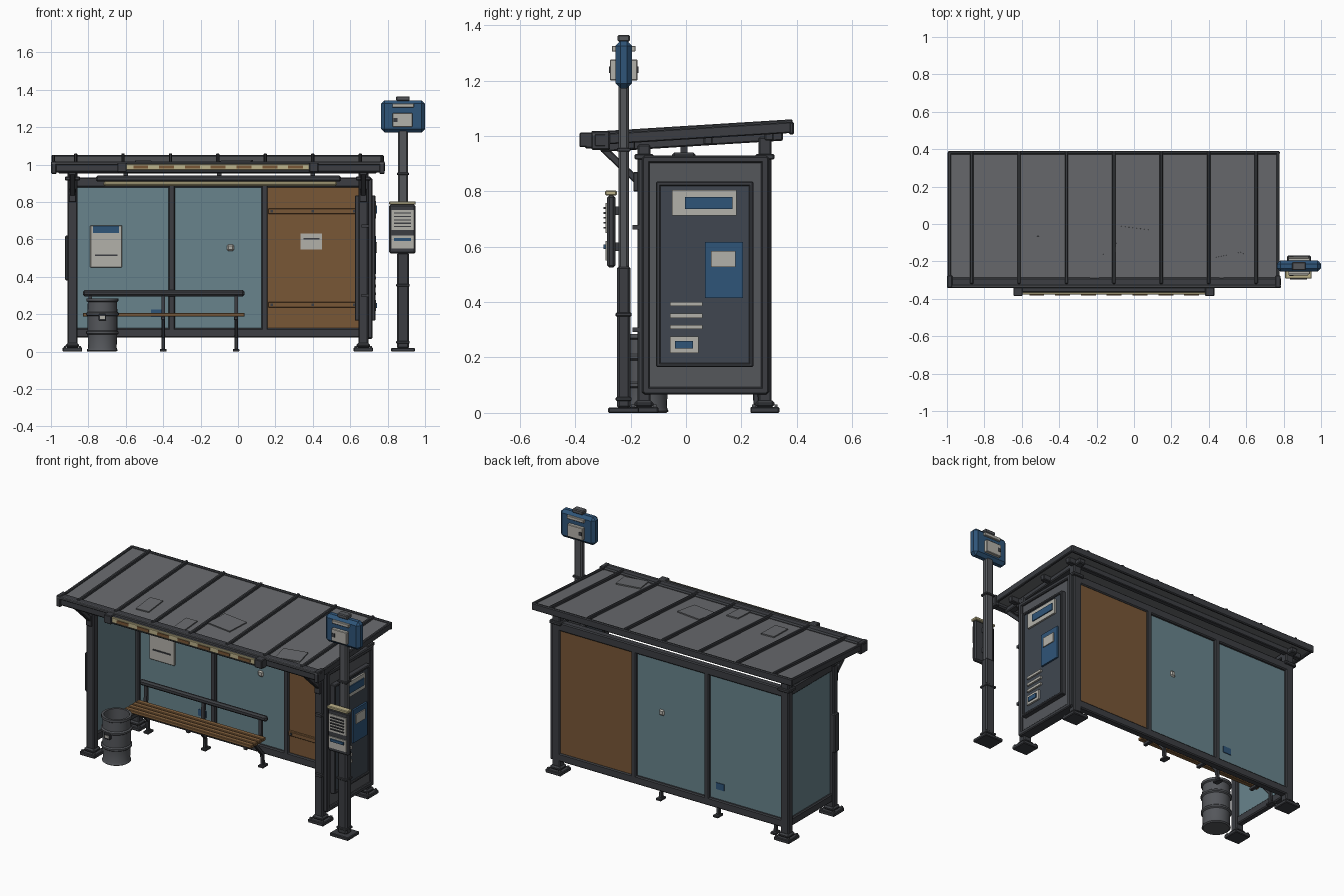
import bpy, bmesh, math
from mathutils import Vector, Matrix

if "Cube" in bpy.data.objects:
    bpy.data.objects.remove(bpy.data.objects["Cube"])


def mat(name, r, g, b):
    m = bpy.data.materials.new(name)
    m.diffuse_color = (r, g, b, 1)
    m.use_nodes = True
    m.node_tree.nodes["Principled BSDF"].inputs["Base Color"].default_value = m.diffuse_color
    return m


DARK = mat("dark_metal", .045, .048, .055)
GREY = mat("mid_metal", .09, .095, .105)
ROOF = mat("roof_metal", .14, .145, .155)
GLASS = mat("glass", .14, .23, .265)
PLY = mat("plywood", .19, .095, .037)
WOOD = mat("bench_wood", .22, .115, .045)
BLUE = mat("sign_blue", .028, .09, .19)
PAPER = mat("paper", .45, .44, .40)
CREAM = mat("light_cream", .5, .44, .25)
PANEL = mat("panel_slate", .05, .062, .08)


def finish(name, bm, m):
    me = bpy.data.meshes.new(name)
    bmesh.ops.recalc_face_normals(bm, faces=bm.faces)
    bm.to_mesh(me)
    bm.free()
    me.materials.append(m)
    ob = bpy.data.objects.new(name, me)
    bpy.context.collection.objects.link(ob)
    return ob


def cuboid(name, size, matrix, m, bevel):
    bm = bmesh.new()
    bmesh.ops.create_cube(bm, size=1)
    bmesh.ops.scale(bm, vec=size, verts=bm.verts)
    if bevel:
        bmesh.ops.bevel(bm, geom=bm.edges[:], offset=min(bevel, min(size) * .35),
                        segments=1, affect='EDGES')
    bmesh.ops.transform(bm, matrix=matrix, verts=bm.verts)
    return finish(name, bm, m)


def box(name, x, y, z, m, bevel=0, spin=0):
    """Box from three (min, max) ranges, turned about its centre by spin around z."""
    c = Vector([(a + b) / 2 for a, b in (x, y, z)])
    size = [b - a for a, b in (x, y, z)]
    return cuboid(name, size, Matrix.Translation(c) @ Matrix.Rotation(spin, 4, 'Z'), m, bevel)


def bar(name, p, q, w, h, m, bevel=0):
    """Straight bar from p to q with section w by h."""
    p, q = Vector(p), Vector(q)
    rot = (q - p).to_track_quat('Y', 'Z').to_matrix().to_4x4()
    return cuboid(name, (w, (q - p).length, h), Matrix.Translation((p + q) / 2) @ rot, m, bevel)


def lathe(name, prof, centre, m, n=24):
    bm = bmesh.new()
    rings = [[bm.verts.new((centre[0] + r * math.cos(i * math.tau / n),
                            centre[1] + r * math.sin(i * math.tau / n), z))
              for i in range(n)] for r, z in prof]
    for a, b in zip(rings, rings[1:]):
        for i in range(n):
            bm.faces.new((a[i], a[(i + 1) % n], b[(i + 1) % n], b[i]))
    bm.faces.new(rings[0])
    bm.faces.new(rings[-1])
    ob = finish(name, bm, m)
    bpy.ops.object.select_all(action='DESELECT')
    ob.select_set(True)
    bpy.context.view_layer.objects.active = ob
    bpy.ops.object.shade_smooth_by_angle(angle=math.radians(35))
    return ob


def roof_z(y):
    return 1.0 + (y + .31) * .062


# Posts with base plates, gussets and caps
LX, RX, FY, BY = -.885, .67, -.152, .285
for sx, x in (("left", LX), ("right", RX)):
    for sy, y in (("front", FY), ("back", BY)):
        n = f"{sx}_{sy}"
        top = roof_z(y) - .04
        box(n + "_post", (x - .027, x + .027), (y - .024, y + .024), (.01, top), DARK, .006)
        box(n + "_base", (x - .052, x + .052), (y - .052, y + .052), (0, .022), DARK, .004)
        box(n + "_shoe", (x - .036, x + .036), (y - .034, y + .034), (.02, .045), DARK, .01)
        box(n + "_cap", (x - .04, x + .04), (y - .034, y + .034), (.915, .935), DARK, .004)
        for i in (-1, 1):
            for j in (-1, 1):
                box(n + "_bolt", (x + i * .04 - .006, x + i * .04 + .006),
                    (y + j * .04 - .006, y + j * .04 + .006), (.02, .03), GREY)
    # Sloped rafter and front knee brace
    bar(sx + "_rafter", (x, -.31, roof_z(-.31) - .042), (x, .35, roof_z(.35) - .042), .045, .032, DARK, .005)
    bar(sx + "_brace", (x, -.30, .955), (x, FY - .01, .825), .03, .026, DARK, .004)
    box(sx + "_brace_foot", (x - .02, x + .02), (-.19, -.172), (.8, .87), DARK, .003)

# Roof sheet, standing seams, trims
bar("roof_sheet", (-.11, -.32, roof_z(-.32) - .012), (-.11, .38, roof_z(.38) - .012), 1.76, .022, ROOF)
for i in range(7):
    x = -.868 + i * .2535
    bar("roof_seam", (x, -.32, roof_z(-.32) + .007), (x, .385, roof_z(.385) + .007), .018, .02, DARK, .004)
for x in (-.987, .77):
    bar("roof_side_trim", (x, -.32, roof_z(-.32) - .012), (x, .385, roof_z(.385) - .012), .018, .04, DARK, .004)
box("roof_back_trim", (-.995, .78), (.372, .39), (1.005, 1.05), DARK, .005)
for y in (-.2, .08, .3):
    box("roof_purlin", (-.96, .74), (y - .016, y + .016), (roof_z(y) - .055, roof_z(y) - .02), DARK, .004)
box("roof_gutter", (-1, .785), (-.335, -.285), (.957, 1.012), DARK, .008)
box("gutter_lip", (-1, .785), (-.342, -.325), (.998, 1.015), GREY, .004)
for x in (-.985, .77):
    box("gutter_end", (x - .014, x + .014), (-.342, -.275), (.95, 1.018), DARK, .004)
for x, y, w, d, r in ((-.505, -.14, .085, .15, .05), (-.01, -.09, .165, .14, -.13),
                      (-.2, -.225, .075, .125, .02), (.52, -.22, .15, .115, .2)):
    z = roof_z(y)
    ob = cuboid("roof_patch", (w, d, .008), Matrix.Translation((x, y, z + .002)) @
                Matrix.Rotation(.062, 4, 'X') @ Matrix.Rotation(r, 4, 'Z'), ROOF, 0)

# Front light strip and ceiling lamp
box("fascia_holder", (-.645, .43), (-.365, -.33), (.955, 1.008), DARK, .005)
box("fascia_light", (-.6, .39), (-.377, -.36), (.97, 1.003), CREAM, .003)
for i in range(7):
    x = -.52 + i * .138
    box("fascia_dash", (x - .04, x + .04), (-.381, -.37), (.978, .995), PLY)
for x in (-.62, .405):
    box("fascia_clip", (x - .025, x + .025), (-.385, -.33), (.96, 1.012), DARK, .004)
box("ceiling_lamp_housing", (-.76, .55), (-.05, .035), (.908, .94), DARK, .008)
box("ceiling_lamp_tube", (-.72, .53), (-.035, .02), (.886, .91), CREAM, .008)
for x in (-.6, -.1, .4):
    box("lamp_hanger", (x - .012, x + .012), (-.02, .005), (.935, 1.0), DARK)

# Back wall frame, glazing and plywood
box("back_bottom_rail", (LX, RX), (.262, .308), (.075, .125), DARK, .006)
box("back_top_rail", (LX, RX), (.262, .308), (.878, .93), DARK, .006)
for x in (-.355, .142):
    box("back_mullion", (x - .017, x + .017), (.262, .308), (.1, .9), DARK, .005)
box("left_pane", (-.87, -.36), (.279, .291), (.11, .89), GLASS)
box("middle_pane", (-.35, .135), (.279, .291), (.11, .89), GLASS)
box("plywood_board", (.15, .655), (.274, .3), (.11, .89), PLY)
for z in (.25, .75):
    box("plywood_batten", (.16, .64), (.258, .276), (z - .014, z + .014), PLY, .003)
    for x in (.18, .4, .62):
        box("batten_screw", (x - .006, x + .006), (.254, .26), (z - .006, z + .006), DARK)
box("plywood_notice", (.335, .45), (.266, .275), (.545, .63), PAPER)
box("notice_line", (.35, .435), (.263, .268), (.6, .608), DARK)
box("timetable_sheet", (-.79, -.62), (.266, .28), (.45, .675), PAPER, .003)
box("timetable_header", (-.775, -.635), (.262, .268), (.635, .67), BLUE)
box("timetable_line", (-.765, -.645), (.262, .268), (.51, .518), DARK)
box("pane_sticker", (-.465, -.41), (.276, .295), (.185, .225), BLUE)

# Cracked middle pane
C = (-.04, .555)
for x, z in ((-.083, .775), (.1, .553), (.07, .49), (.0, .45), (-.095, .455),
             (-.2, .49), (-.265, .625), (.02, .67)):
    bar("crack_ray", (C[0], .285, C[1]), (x, .285, z), .008, .024, GREY)
bar("crack_hub", (C[0], .271, C[1]), (C[0], .299, C[1]), .04, .04, PAPER, .012)

# Left glazed side
box("left_pane_side", (LX - .006, LX + .006), (-.14, .27), (.11, .89), GLASS)
box("left_bottom_rail", (LX - .02, LX + .02), (FY, BY), (.075, .125), DARK, .006)
box("left_top_rail", (LX - .02, LX + .02), (FY, BY), (.878, .93), DARK, .006)
box("left_post_plate", (-.925, -.9), (-.17, -.125), (.38, .62), DARK, .006)

# Right display cabinet
box("cabinet_body", (.655, .705), (-.14, .28), (.07, .925), GREY, .006)
for y in (-.145, .285):
    box("cabinet_stile", (.65, .718), (y - .014, y + .014), (.07, .925), DARK, .005)
for z in (.08, .915):
    box("cabinet_rail", (.65, .718), (-.155, .295), (z - .013, z + .013), DARK, .005)
for s, xo, xi in (("outer", .735, .727), ("inner", .625, .633)):
    a, b = sorted((.68, xi))
    box(s + "_display", (a, b), (-.095, .23), (.18, .82), PANEL)
    a, b = sorted((.68, xo))
    for y in (-.1, .235):
        box(s + "_display_stile", (a, b), (y - .008, y + .008), (.165, .835), DARK, .004)
    for z in (.173, .827):
        box(s + "_display_rail", (a, b), (-.108, .243), (z - .008, z + .008), DARK, .004)
for n, y, z, d, m in (("banner", (-.05, .183), (.712, .805), .738, PAPER),
                      ("banner_band", (-.003, .168), (.737, .78), .744, BLUE),
                      ("poster", (.068, .205), (.415, .617), .738, BLUE),
                      ("poster_inset", (.09, .178), (.527, .585), .744, PAPER),
                      ("text_bar", (-.058, .06), (.386, .401), .738, PAPER),
                      ("text_bar", (-.058, .06), (.343, .358), .738, PAPER),
                      ("text_bar", (-.058, .06), (.302, .317), .738, PAPER),
                      ("label", (-.058, .045), (.217, .276), .738, PAPER),
                      ("label_inset", (-.04, .025), (.232, .26), .744, BLUE)):
    box("display_" + n, (.72, d), y, z, m)
for z in (.3, .67):
    box("cabinet_hinge", (.66, .7), (-.193, -.165), (z - .008, z + .008), DARK)

# Bench
for i in range(4):
    y = .095 + i * .037
    box("bench_slat", (-.83, .035), (y - .015, y + .015), (.187, .207), WOOD, .003)
box("bench_backrest", (-.83, .035), (.222, .25), (.294, .328), DARK, .01)
for x in (-.79, -.4, -.01):
    box("bench_arm", (x - .011, x + .011), (.08, .25), (.168, .188), DARK, .003)
    bar("bench_upright", (x, .232, .17), (x, .238, .31), .02, .016, DARK)
    bar("bench_leg", (x, .17, .175), (x, .25, .08), .02, .02, DARK, .003)
    bar("bench_shin", (x, .25, .09), (x, .255, .01), .02, .02, DARK, .003)
    box("bench_foot", (x - .018, x + .018), (.232, .285), (0, .014), DARK, .003)

# Litter bin with rolled ribs, open at the top
prof = [(.074, 0), (.082, .006), (.076, .02), (.079, .09), (.087, .096), (.087, .106), (.08, .112),
        (.08, .19), (.088, .196), (.088, .206), (.08, .212), (.078, .265), (.086, .27),
        (.086, .285), (.072, .285), (.07, .03)]
lathe("litter_bin", prof, (-.725, -.145), GREY)
box("bin_label", (-.745, -.705), (-.24, -.215), (.165, .2), DARK, .003)
box("bin_label_face", (-.738, -.712), (-.243, -.238), (.175, .19), PAPER)

# Stop pole and sign head
PX, PY = .882, -.225
box("pole_base", (PX - .063, PX + .063), (PY - .056, PY + .056), (0, .02), DARK, .004)
box("pole_lower", (PX - .032, PX + .032), (PY - .025, PY + .025), (.015, .53), DARK, .009)
box("pole_upper", (PX - .026, PX + .026), (PY - .019, PY + .019), (.5, 1.2), GREY, .008)
for z, w in ((.05, .036), (.355, .036), (.95, .032)):
    box("pole_collar", (PX - w, PX + w), (PY - w + .007, PY + w - .007), (z - .007, z + .007), DARK, .003)
box("sign_head", (.765, 1), (-.255, -.195), (1.172, 1.343), BLUE, .018)
box("sign_cap", (PX - .036, PX + .036), (PY - .022, PY + .022), (1.34, 1.365), GREY, .005)
for s in (-1, 1):
    def side(a, b):
        return tuple(sorted((PY + s * a, PY + s * b)))
    box("sign_plate", (.827, .932), side(.025, .05), (1.2, 1.276), PAPER, .003)
    box("sign_plate_mark", (.832, .852), side(.04, .053), (1.228, 1.25), DARK)
    box("sign_strip", (.825, .94), side(.025, .043), (1.305, 1.325), PAPER, .002)

# Pole timetable case
box("case_body", (.808, .95), (-.285, -.255), (.525, .785), DARK, .008)
box("case_hood", (.808, .95), (-.292, -.25), (.785, .803), CREAM, .004)
for z in (.6, .73):
    box("case_bracket", (PX - .02, PX + .02), (-.26, -.235), (z - .015, z + .015), DARK)
box("case_upper_sheet", (.82, .94), (-.291, -.28), (.65, .757), PAPER)
box("case_lower_sheet", (.82, .94), (-.291, -.28), (.55, .62), PAPER)
for i in range(5):
    z = .668 + i * .018
    box("case_text_bar", (.835, .925), (-.298, -.289), (z - .003, z + .003), DARK)
box("case_lower_band", (.835, .925), (-.298, -.289), (.592, .608), BLUE)
